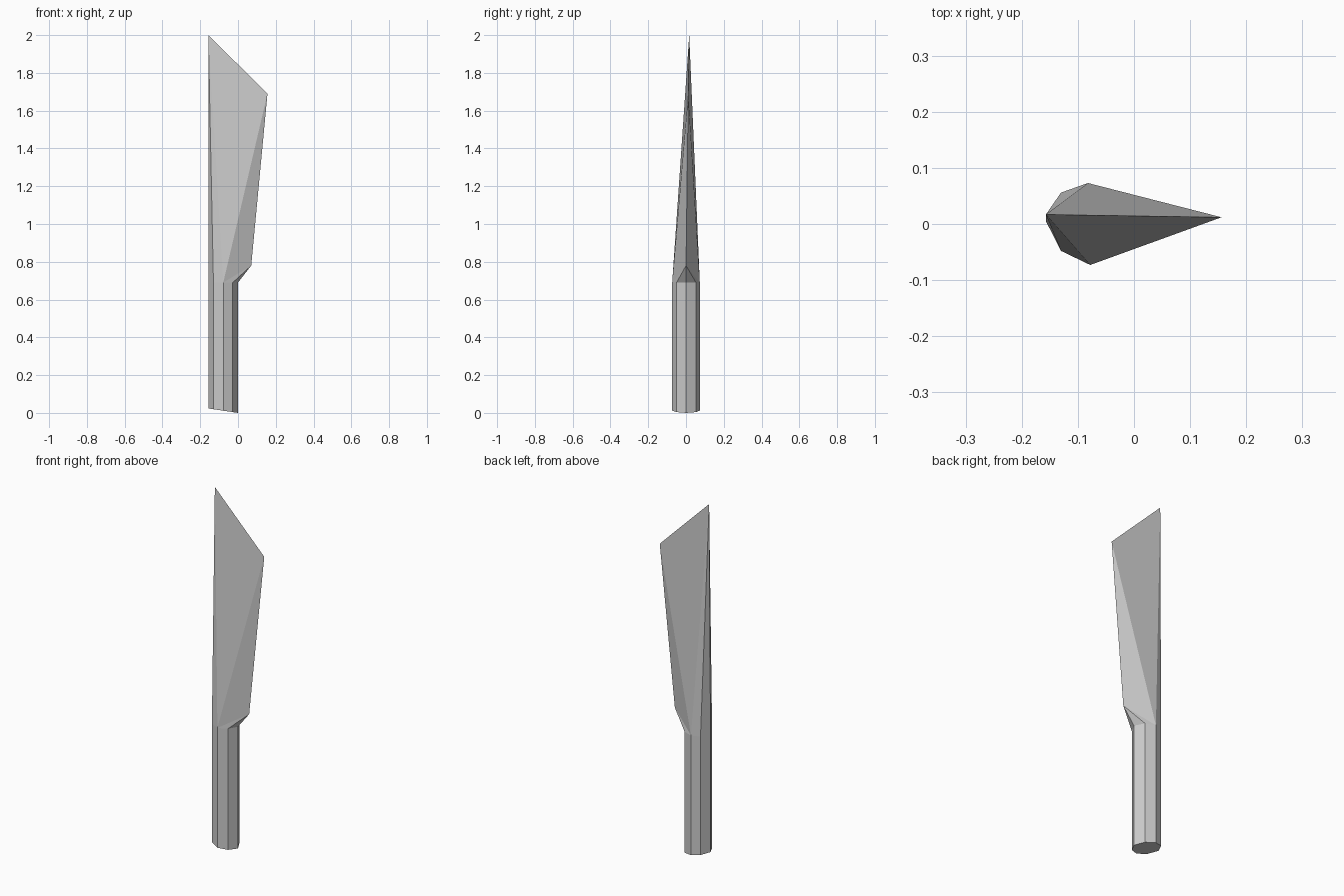
import bpy

if "Cube" in bpy.data.objects:
    bpy.data.objects.remove(bpy.data.objects["Cube"])

def add_part(name, verts, faces):
    mesh = bpy.data.meshes.new(name)
    mesh.from_pydata(verts, [], faces)
    mesh.validate()
    obj = bpy.data.objects.new(name, mesh)
    bpy.context.collection.objects.link(obj)
    return obj

# Eight-sided grip section, counter-clockwise from the spine side
section = [(-0.157, 0.005), (-0.13, -0.048), (-0.078, -0.073), (-0.028, -0.05),
           (0.0, 0.0), (-0.028, 0.053), (-0.082, 0.073), (-0.13, 0.056)]
n = len(section)
GRIP_TOP = 0.69

# Handle: octagonal prism with a slightly slanted foot, open where the blade joins
bottom = [(x, y, -0.15 * x) for x, y in section]
top = [(x, y, GRIP_TOP) for x, y in section]
sides = [(i, (i + 1) % n, n + (i + 1) % n, n + i) for i in range(n)]
add_part("handle", bottom + top, sides + [tuple(reversed(range(n)))])

# Blade: wedge from the grip section to a sharp edge through heel, corner and tip
heel, corner, tip = n, n + 1, n + 2
edge = [(0.07, 0.0, 0.78), (0.156, 0.012, 1.69), (-0.157, 0.017, 2.0)]
faces = [(i, (i + 1) % n, heel if 2 <= i <= 5 else tip) for i in range(n)]
faces += [(2, heel, corner), (2, corner, tip),      # front flat
          (6, corner, heel), (6, tip, corner)]      # back flat
add_part("blade", top + edge, faces)
